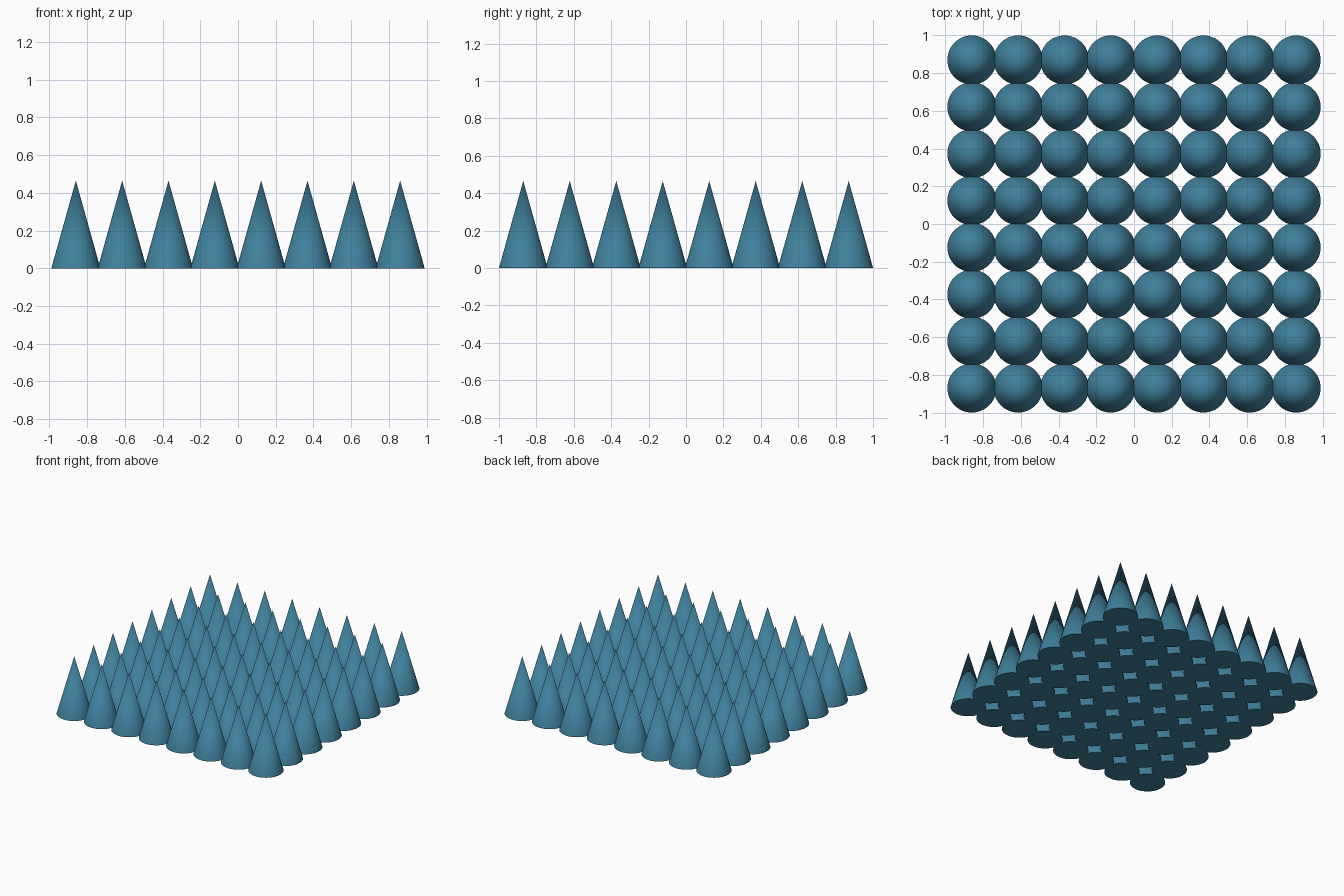
import bpy

cube = bpy.data.objects.get("Cube")
if cube:
    bpy.data.objects.remove(cube, do_unlink=True)

COUNT = 8
RADIUS, HEIGHT = 0.13, 0.465
HALF_X, HALF_Y = 0.86, 0.87   # centres of the outermost cones

# Single blue material
blue = bpy.data.materials.new("teal blue")
blue.use_nodes = True
colour = (0.05, 0.215, 0.33, 1)
blue.diffuse_color = colour
blue.node_tree.nodes["Principled BSDF"].inputs["Base Color"].default_value = colour

# One closed cone, shared by the whole grid
bpy.ops.mesh.primitive_cone_add(vertices=48, radius1=RADIUS, radius2=0, depth=HEIGHT)
first = bpy.context.object
first.data.materials.append(blue)
bpy.ops.object.shade_smooth_by_angle()
mesh = first.data
mesh.name = "cone"


def grid_position(index, half):
    return -half + 2 * half * index / (COUNT - 1)


# Square grid of cones
for row in range(COUNT):
    for column in range(COUNT):
        if row == column == 0:
            cone = first
        else:
            cone = first.copy()
            bpy.context.collection.objects.link(cone)
        cone.name = f"cone_row{row + 1}_column{column + 1}"
        cone.location = (grid_position(column, HALF_X),
                         grid_position(row, HALF_Y), HEIGHT / 2)
